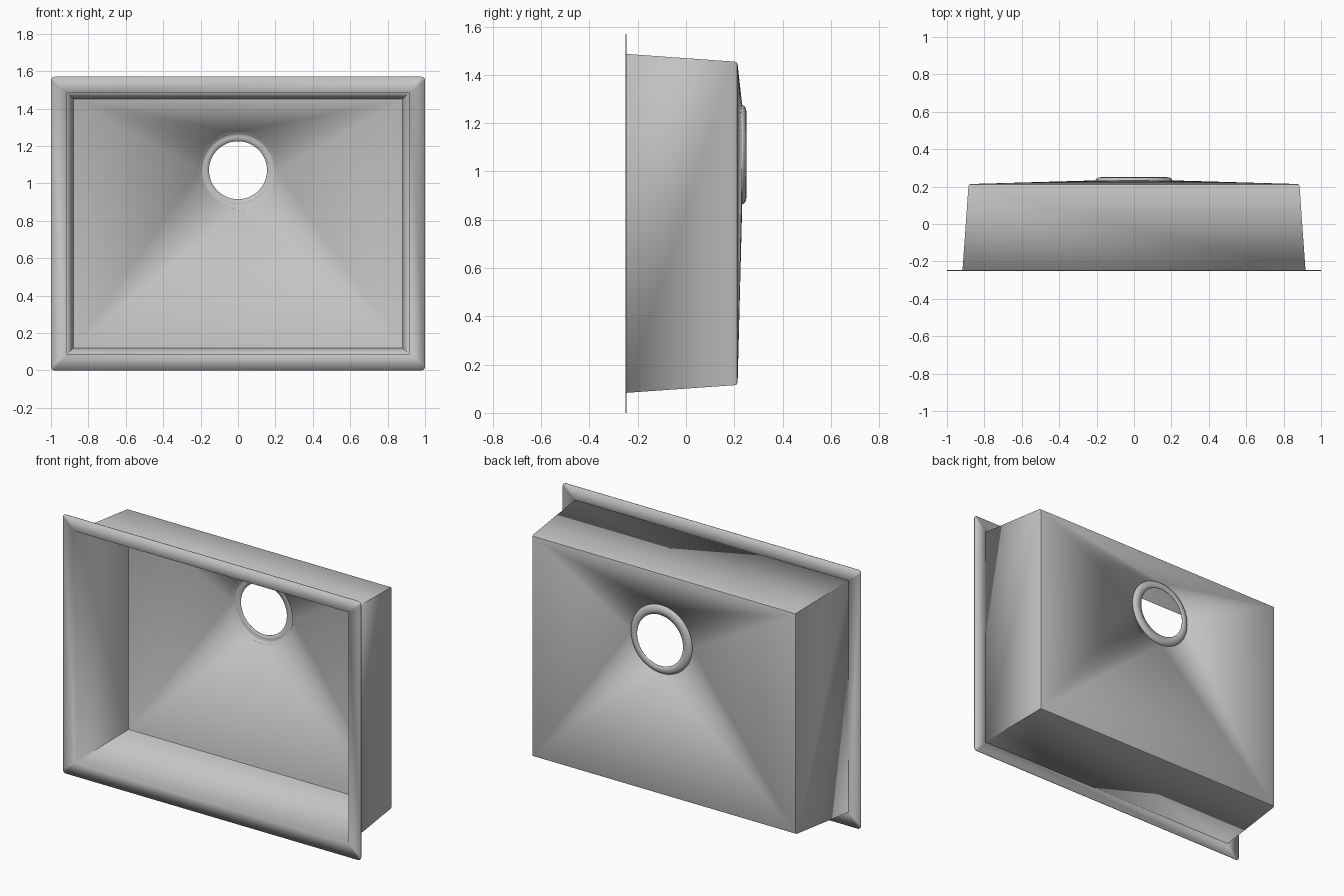
import bpy, bmesh, math

cube = bpy.data.objects.get("Cube")
if cube:
    bpy.data.objects.remove(cube, do_unlink=True)

# Brushed steel
steel = bpy.data.materials.new("brushed steel grey")
steel.use_nodes = True
colour = (0.55, 0.55, 0.55, 1)
steel.diffuse_color = colour
steel.node_tree.nodes["Principled BSDF"].inputs["Base Color"].default_value = colour

MID_Z = 0.785
DRAIN_Z = 1.07
QUARTER = 12                      # drain segments per quarter
CORNERS = [(1, 1), (-1, 1), (-1, -1), (1, -1)]
THICKNESS = 0.003


def rectangle(bm, half_w, half_h, y):
    return [bm.verts.new((sx * half_w, y, MID_Z + sz * half_h)) for sx, sz in CORNERS]


def rounded_rectangle(bm, half_w, half_h, y, radius, steps):
    """Returns one list of vertices per corner."""
    groups = []
    for i, (sx, sz) in enumerate(CORNERS):
        arc = []
        for k in range(steps + 1):
            a = math.pi / 2 * (i + k / steps)
            arc.append(bm.verts.new((sx * (half_w - radius) + radius * math.cos(a), y,
                                     MID_Z + sz * (half_h - radius) + radius * math.sin(a))))
        groups.append(arc)
    return groups


def circle(bm, radius, y):
    n = QUARTER * 4
    return [bm.verts.new((radius * math.cos(math.tau * i / n), y,
                          DRAIN_Z + radius * math.sin(math.tau * i / n))) for i in range(n)]


def bridge(bm, a, b):
    n = len(a)
    for i in range(n):
        j = (i + 1) % n
        bm.faces.new((a[i], a[j], b[j], b[i]))


def finish(bm, name):
    bmesh.ops.recalc_face_normals(bm, faces=bm.faces)
    # Sheet faces point towards the open front
    if sum(f.normal.y * f.calc_area() for f in bm.faces) > 0:
        bmesh.ops.reverse_faces(bm, faces=bm.faces)
    mesh = bpy.data.meshes.new(name)
    bm.to_mesh(mesh)
    bm.free()
    mesh.materials.append(steel)
    obj = bpy.data.objects.new(name, mesh)
    bpy.context.collection.objects.link(obj)
    bpy.ops.object.select_all(action="DESELECT")
    obj.select_set(True)
    bpy.context.view_layer.objects.active = obj
    bpy.ops.object.shade_smooth_by_angle(angle=math.radians(35))
    sheet = obj.modifiers.new("sheet thickness", "SOLIDIFY")
    sheet.thickness = THICKNESS
    sheet.offset = -1
    return obj


# Mounting rim: flat frame with rounded outer corners
bm = bmesh.new()
outer = rounded_rectangle(bm, 1.0, MID_Z, -0.25, 0.02, 5)
inner = rectangle(bm, 0.915, 0.7, -0.25)
for i in range(4):
    j = (i + 1) % 4
    for p, q in zip(outer[i], outer[i][1:]):
        bm.faces.new((p, q, inner[i]))
    bm.faces.new((outer[i][-1], outer[j][0], inner[j], inner[i]))
finish(bm, "mounting_rim")

# Basin: tapered walls, small eased edge, floor falling to the drain
bm = bmesh.new()
mouth = rectangle(bm, 0.915, 0.7, -0.25)
wall_end = rectangle(bm, 0.883, 0.668, 0.202)
ease = rectangle(bm, 0.88, 0.665, 0.208)
floor = rectangle(bm, 0.872, 0.657, 0.211)
for a, b in ((mouth, wall_end), (wall_end, ease), (ease, floor)):
    bridge(bm, a, b)

ring = circle(bm, 0.205, 0.23)
n = len(ring)
for i in range(4):
    for k in range(QUARTER):
        s = i * QUARTER + k
        bm.faces.new((floor[i], ring[s], ring[(s + 1) % n]))
    bm.faces.new((floor[i], floor[(i + 1) % 4], ring[(i + 1) * QUARTER % n]))
finish(bm, "basin")

# Drain seat: pressed ring round the open outlet
bm = bmesh.new()
profile = [(0.205, 0.23), (0.201, 0.236), (0.196, 0.242), (0.188, 0.246),
           (0.178, 0.247), (0.155, 0.247)]
rings = [circle(bm, r, y) for r, y in profile]
for a, b in zip(rings, rings[1:]):
    bridge(bm, a, b)
finish(bm, "drain_seat")
